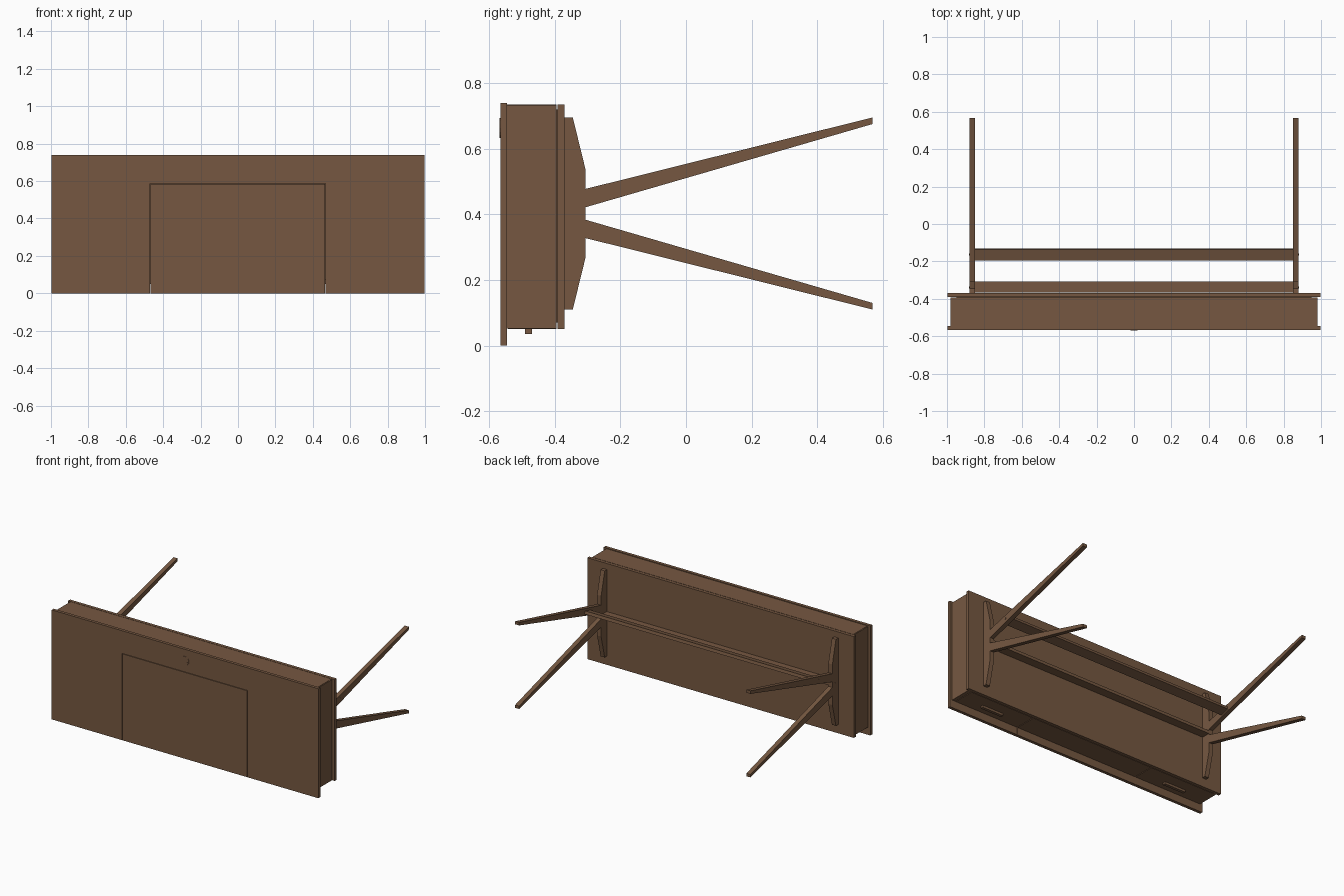
import bpy, bmesh, math

if "Cube" in bpy.data.objects:
    bpy.data.objects.remove(bpy.data.objects["Cube"])

wood = bpy.data.materials.new("walnut brown")
wood.diffuse_color = (0.18, 0.097, 0.053, 1)
wood.use_nodes = True
wood.node_tree.nodes["Principled BSDF"].inputs["Base Color"].default_value = wood.diffuse_color


def finish(name, bm):
    bmesh.ops.recalc_face_normals(bm, faces=bm.faces)
    me = bpy.data.meshes.new(name)
    bm.to_mesh(me)
    bm.free()
    me.materials.append(wood)
    ob = bpy.data.objects.new(name, me)
    bpy.context.collection.objects.link(ob)
    return ob


def prism(name, pts, axis, a, b):
    """Extrude a profile from a to b; axis 'x' takes (y, z) points, axis 'y' takes (x, z)."""
    bm = bmesh.new()
    put = (lambda p, t: (t, p[0], p[1])) if axis == 'x' else (lambda p, t: (p[0], t, p[1]))
    lo = [bm.verts.new(put(p, a)) for p in pts]
    hi = [bm.verts.new(put(p, b)) for p in pts]
    bm.faces.new(lo)
    bm.faces.new(hi)
    n = len(pts)
    for i in range(n):
        j = (i + 1) % n
        bm.faces.new((lo[i], lo[j], hi[j], hi[i]))
    return finish(name, bm)


def box(name, x0, x1, y0, y1, z0, z1):
    return prism(name, [(x0, z0), (x1, z0), (x1, z1), (x0, z1)], 'y', y0, y1)


def disc(name, center, r, depth, axis, n=12):
    cx, cy, cz = center
    u = cx if axis == 'y' else cy
    pts = [(u + r * math.cos(2 * math.pi * i / n), cz + r * math.sin(2 * math.pi * i / n)) for i in range(n)]
    t = cy if axis == 'y' else cx
    return prism(name, pts, axis, t - depth / 2, t + depth / 2)


MID = 0.4025  # mirror height of the leg frame

# desktop with a cut-out, and the flap filling it
prism("desktop", [(-0.997, 0), (-0.471, 0), (-0.471, 0.587), (0.467, 0.587), (0.467, 0),
                  (0.997, 0), (0.997, 0.74), (-0.997, 0.74)], 'y', -0.566, -0.545)
box("desktop_flap", -0.468, 0.464, -0.566, -0.545, 0, 0.584)

# round cable cap on the desktop
disc("cable_cap_ring", (0, -0.5665, 0.663), 0.03, 0.003, 'y', 16)
disc("cable_cap", (0, -0.568, 0.663), 0.02, 0.002, 'y', 16)

# carcass: bottom panel, back panel, end panels
box("bottom_panel", -0.997, 0.997, -0.391, -0.37, 0.05, 0.735)
box("back_panel", -0.975, 0.975, -0.545, -0.394, 0.715, 0.735)
box("carcass_core", -0.95, 0.95, -0.545, -0.391, 0.07, 0.72)
for s in (-1, 1):
    side = "left" if s < 0 else "right"
    x0, x1 = sorted((s * 0.955, s * 0.98))
    box(side + "_end_panel", x0, x1, -0.545, -0.394, 0.052, 0.733)
    # drawer front and its pull
    x0, x1 = sorted((s * 0.468, s * 0.953))
    box(side + "_drawer_front", x0, x1, -0.543, -0.394, 0.05, 0.072)
    x0, x1 = sorted((s * 0.64, s * 0.80))
    box(side + "_drawer_pull", x0, x1, -0.49, -0.47, 0.035, 0.05)
box("centre_drawer_front", -0.464, 0.464, -0.543, -0.394, 0.05, 0.072)

# leg frames: tapered bracket with two splayed legs at each end
for s in (-1, 1):
    side = "left" if s < 0 else "right"
    x0, x1 = sorted((s * 0.85, s * 0.88))
    prism(side + "_bracket", [(-0.37, 0.11), (-0.345, 0.11), (-0.307, 0.265), (-0.307, 0.54),
                              (-0.345, 0.695), (-0.37, 0.695)], 'x', x0, x1)
    for m, end in ((1, "back"), (-1, "front")):
        leg = [(-0.308, 0.421), (0.568, 0.675), (0.568, 0.695), (-0.308, 0.477)]
        prism(f"{side}_{end}_leg", [(y, MID + m * (z - MID)) for y, z in leg], 'x', x0, x1)
    # screw heads
    for i, (y, z) in enumerate(((-0.34, 0.4), (-0.163, 0.49))):
        disc(f"{side}_screw_{i + 1}", (s * 0.88, y, z), 0.006, 0.003, 'x', 8)

# long rails joining the two frames
box("centre_rail", -0.85, 0.85, -0.367, -0.307, 0.392, 0.412)
prism("back_leg_rail", [(-0.19, 0.468), (-0.13, 0.485), (-0.135, 0.505), (-0.195, 0.488)], 'x', -0.85, 0.85)
